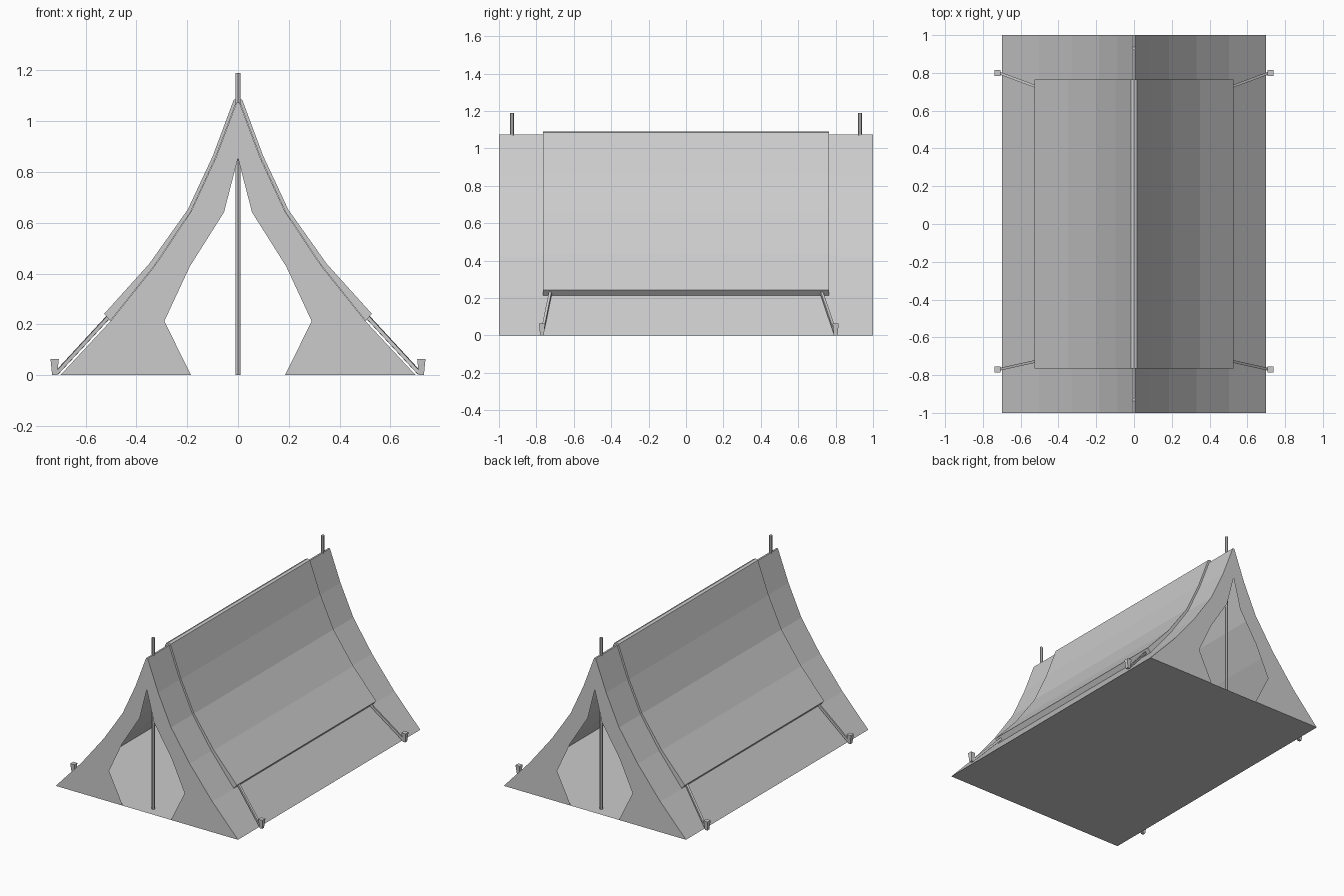
import bpy, bmesh
from mathutils import Vector

if "Cube" in bpy.data.objects:
    bpy.data.objects.remove(bpy.data.objects["Cube"])

# half profiles (x, z), from the ground up to the ridge
CANVAS = [(0.70, 0.0), (0.502, 0.213), (0.33, 0.428), (0.186, 0.642), (0.087, 0.857), (0.006, 1.073)]
FLY = [(0.527, 0.242), (0.35, 0.438), (0.198, 0.652), (0.099, 0.864), (0.017, 1.084), (0.0, 1.091)]
DOOR = [(0.185, 0.0), (0.29, 0.213), (0.19, 0.428), (0.055, 0.642), (0.0, 0.855)]


def make(name, verts, faces, fix=True):
    mesh = bpy.data.meshes.new(name)
    mesh.from_pydata(verts, [], faces)
    bm = bmesh.new()
    bm.from_mesh(mesh)
    bmesh.ops.remove_doubles(bm, verts=bm.verts, dist=1e-5)
    if fix:
        bmesh.ops.recalc_face_normals(bm, faces=bm.faces)
    bm.to_mesh(mesh)
    bm.free()
    ob = bpy.data.objects.new(name, mesh)
    bpy.context.collection.objects.link(ob)
    return ob


def full(half):
    """Mirror a half profile into a left-to-right one."""
    right = [p for p in reversed(half) if p[0] > 0]
    return [(-x, z) for x, z in half] + right


def bar(name, a, b, r0, r1, sides):
    """Straight bar between two points, with a radius at each end."""
    a, b = Vector(a), Vector(b)
    bm = bmesh.new()
    bmesh.ops.create_cone(bm, cap_ends=True, segments=sides, radius1=r0, radius2=r1, depth=(b - a).length)
    if sides == 4:
        from mathutils import Matrix
        bm.transform(Matrix.Rotation(0.7853982, 4, 'Z'))
    rot = (b - a).to_track_quat('Z', 'Y').to_matrix().to_4x4()
    bm.transform(rot)
    bmesh.ops.translate(bm, verts=bm.verts, vec=(a + b) / 2)
    mesh = bpy.data.meshes.new(name)
    bm.to_mesh(mesh)
    bm.free()
    ob = bpy.data.objects.new(name, mesh)
    bpy.context.collection.objects.link(ob)


# tent body: a closed sheet of roof and floor
prof = full(CANVAS)
n = len(prof)
make("canvas", [(x, y, z) for y in (-1, 1) for x, z in prof],
     [(i, (i + 1) % n, n + (i + 1) % n, n + i) for i in range(n)])

# end walls with a door opening, at the front and back
for name, y in (("front_wall", -1), ("back_wall", 1)):
    verts, faces = [], []
    for s in (-1, 1):
        base = len(verts)
        verts += [(s * x, y, z) for x, z in CANVAS + DOOR + [(0.0, 1.073)]]
        faces += [tuple(base + k for k in (i, i + 1, i + 7, i + 6)) for i in range(4)]
        faces.append(tuple(base + k for k in (4, 5, 11, 10)))
    make(name, verts, faces)

# rain fly lying over the roof, a solid strip of cloth
outer = full(FLY)
inner = full([(x + 0.001, z + 0.001) for x, z in CANVAS[1:]] + [(0.0, 1.075)])
m = len(outer)
loops = [[(x, y, z) for x, z in p] for y in (-0.765, 0.765) for p in (outer, inner)]
faces = []
for i in range(m - 1):
    faces += [(i, i + 1, 2 * m + i + 1, 2 * m + i),
              (m + i, m + i + 1, 3 * m + i + 1, 3 * m + i),
              (i, i + 1, m + i + 1, m + i),
              (2 * m + i, 2 * m + i + 1, 3 * m + i + 1, 3 * m + i)]
for i in (0, m - 1):
    faces.append((i, m + i, 3 * m + i, 2 * m + i))
make("rain_fly", sum(loops, []), faces)

# upright poles
for name, y in (("front_pole", -0.93), ("back_pole", 0.93)):
    bar(name, (0, y, 0), (0, y, 1.19), 0.0105, 0.0105, 6)

# guy ropes and tapered ground pegs
for side, s in (("right", 1), ("left", -1)):
    for end, y0, y1 in (("front", -0.725, -0.77), ("back", 0.725, 0.80)):
        bar(f"{end}_{side}_rope", (s * 0.512, y0, 0.228), (s * 0.715, y1, 0.008), 0.01, 0.01, 4)
        bar(f"{end}_{side}_peg", (s * 0.722, y1, 0), (s * 0.722, y1, 0.063), 0.014, 0.023, 4)
